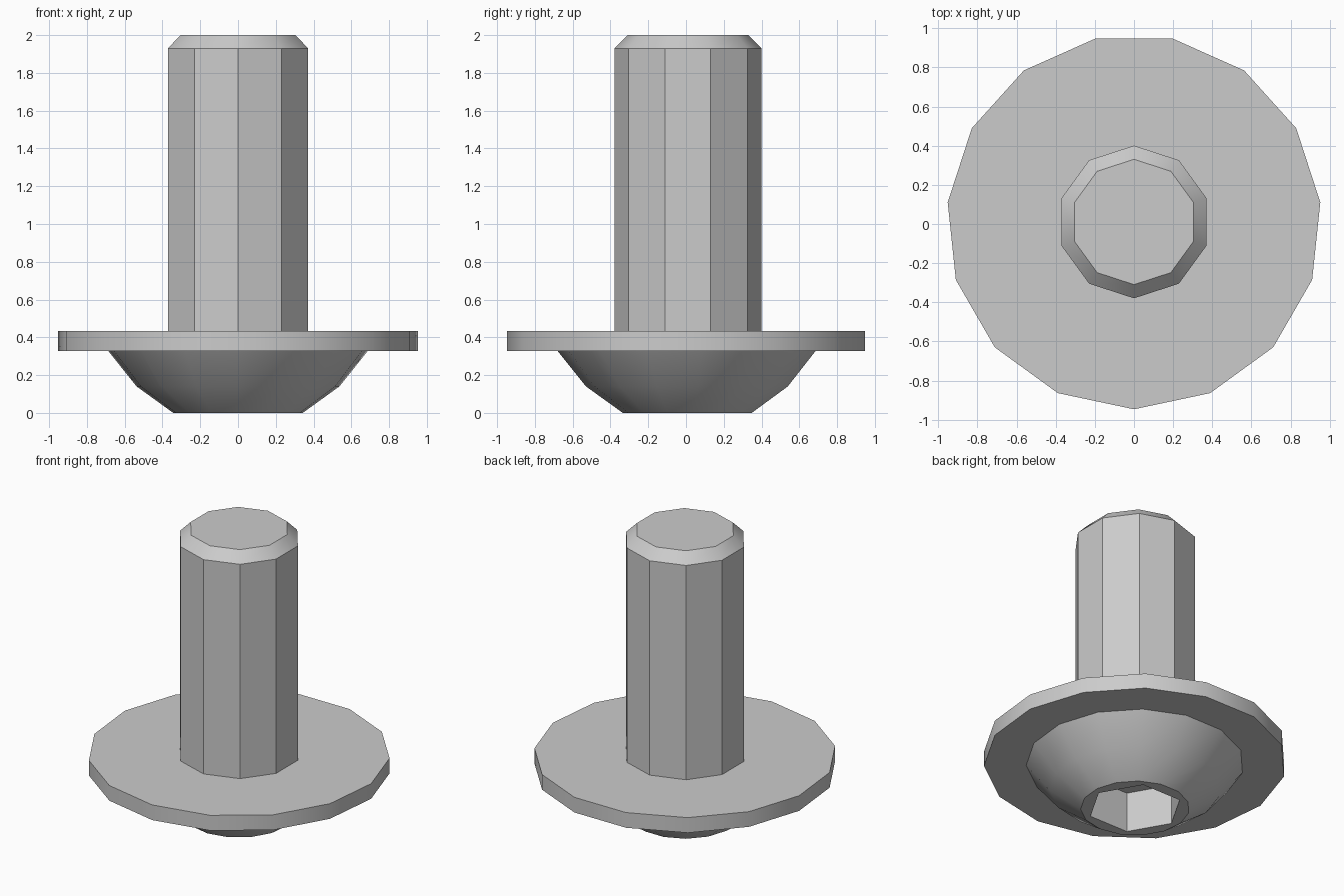
import bpy
import bmesh
from math import cos, sin, tau, pi, radians

default = bpy.data.objects.get("Cube")
if default:
    bpy.data.objects.remove(default, do_unlink=True)

CENTRE_Y = 0.0105

steel = bpy.data.materials.new("grey_steel")
steel.use_nodes = True
GREY = (0.6, 0.6, 0.6, 1)
steel.diffuse_color = GREY
steel.node_tree.nodes["Principled BSDF"].inputs["Base Color"].default_value = GREY


def ring(bm, radius, z, sides, start):
    return [bm.verts.new((radius * cos(start + tau * i / sides),
                          CENTRE_Y + radius * sin(start + tau * i / sides), z))
            for i in range(sides)]


def bridge(bm, a, b):
    n = len(a)
    for i in range(n):
        j = (i + 1) % n
        bm.faces.new((a[i], a[j], b[j], b[i]))


def stack(bm, profile, sides, start):
    rings = [ring(bm, r, z, sides, start) for r, z in profile]
    for a, b in zip(rings, rings[1:]):
        bridge(bm, a, b)
    return rings


def loop_edges(bm, verts):
    n = len(verts)
    return [bm.edges.get((verts[i], verts[(i + 1) % n])) for i in range(n)]


def finish(bm, name):
    bmesh.ops.recalc_face_normals(bm, faces=bm.faces[:])
    mesh = bpy.data.meshes.new(name)
    bm.to_mesh(mesh)
    bm.free()
    mesh.materials.append(steel)
    obj = bpy.data.objects.new(name, mesh)
    bpy.context.collection.objects.link(obj)
    bpy.ops.object.select_all(action='DESELECT')
    obj.select_set(True)
    bpy.context.view_layer.objects.active = obj
    bpy.ops.object.shade_smooth_by_angle(angle=radians(30))


# Domed head with its flange, pierced by a hexagonal socket
bm = bmesh.new()
head = stack(bm, [(0.345, 0), (0.54, 0.14), (0.69, 0.327), (0.957, 0.327), (0.957, 0.433)],
             15, -pi / 2)
bm.faces.new(head[-1])
socket = stack(bm, [(0.30, 0), (0.30, 0.28)], 6, 0)
bm.faces.new(socket[-1])
bmesh.ops.triangle_fill(bm, use_beauty=True, normal=(0, 0, -1),
                        edges=loop_edges(bm, head[0]) + loop_edges(bm, socket[0]))
finish(bm, "flanged_head")

# Ten-sided shaft with a chamfered tip
bm = bmesh.new()
shaft = stack(bm, [(0.39, 0.433), (0.39, 1.93), (0.32, 2.0)], 10, pi / 2)
bm.faces.new(shaft[-1])
finish(bm, "shaft")
